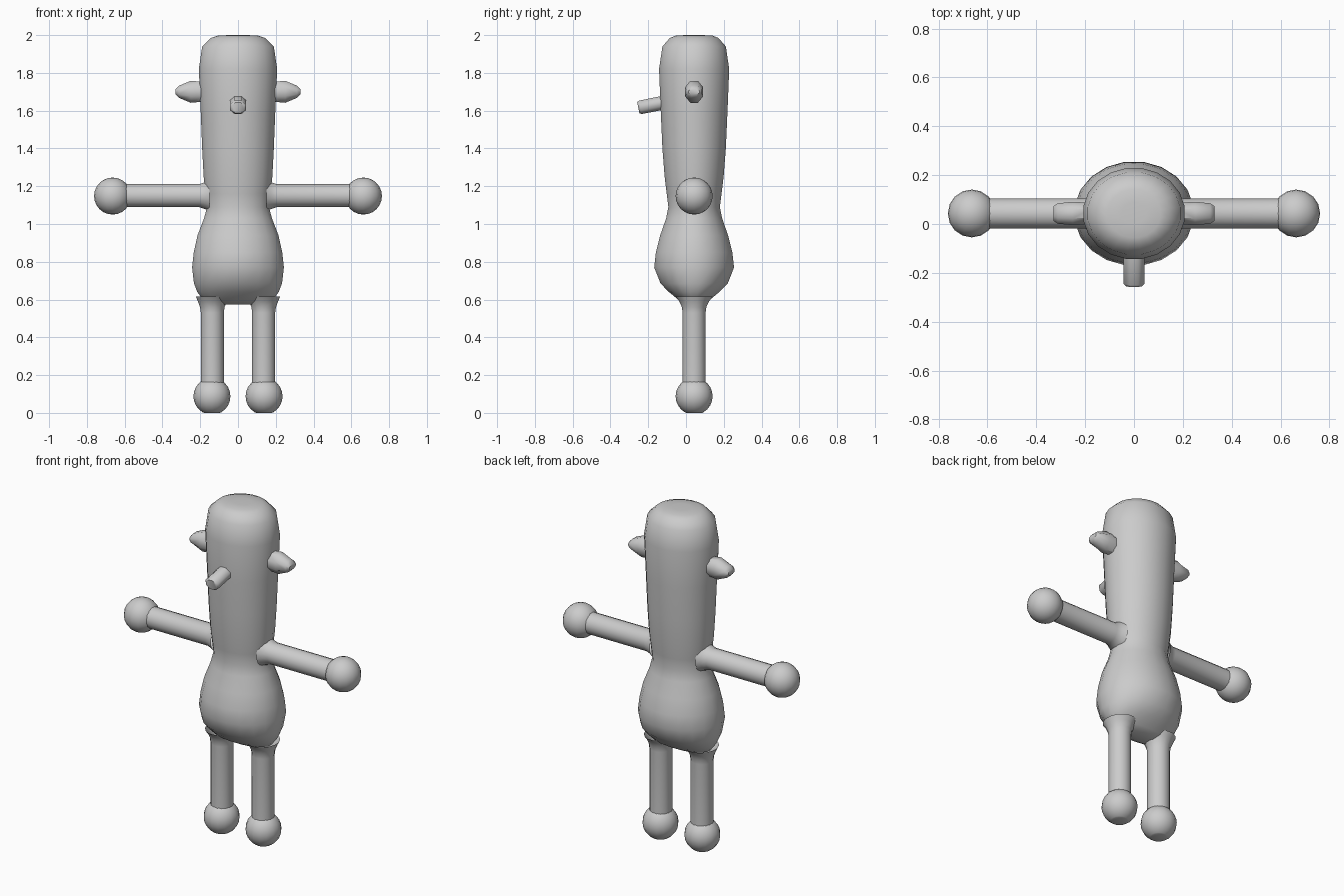
import bpy, bmesh, math
from mathutils import Matrix, Vector

if "Cube" in bpy.data.objects:
    bpy.data.objects.remove(bpy.data.objects["Cube"])

YC = 0.043  # centre line of the body in depth


def loft(name, rings, origin, direction=(0, 0, 1), sides=16, caps=(True, True), mirror=False, angle=50):
    """Skin elliptical rings (distance, radius_a, radius_b) placed along a direction."""
    d = Vector(direction).normalized()
    a = Vector((1, 0, 0)) if abs(d.x) < 0.9 else Vector((0, 1, 0))
    b = d.cross(a).normalized()
    o = Vector(origin)
    bm = bmesh.new()
    loops = []
    for t, ra, rb in rings:
        loops.append([bm.verts.new(o + d * t
                                   + a * ra * math.cos(2 * math.pi * (i + 0.5) / sides)
                                   + b * rb * math.sin(2 * math.pi * (i + 0.5) / sides))
                      for i in range(sides)])
    for l0, l1 in zip(loops, loops[1:]):
        for i in range(sides):
            j = (i + 1) % sides
            bm.faces.new((l0[i], l0[j], l1[j], l1[i]))
    if caps[0]:
        bm.faces.new(loops[0])
    if caps[1]:
        bm.faces.new(loops[-1])
    bmesh.ops.recalc_face_normals(bm, faces=bm.faces)
    return finish(name, bm, mirror, angle)


def finish(name, bm, mirror, angle):
    me = bpy.data.meshes.new(name)
    bm.to_mesh(me)
    bm.free()
    ob = bpy.data.objects.new(name, me)
    bpy.context.collection.objects.link(ob)
    bpy.ops.object.select_all(action='DESELECT')
    bpy.context.view_layer.objects.active = ob
    ob.select_set(True)
    bpy.ops.object.shade_smooth_by_angle(angle=math.radians(angle))
    if mirror:
        ob.modifiers.new("Mirror", 'MIRROR').use_mirror_merge = False
    return ob


def ball(name, centre, radius, floor=None):
    bm = bmesh.new()
    bmesh.ops.create_uvsphere(bm, u_segments=16, v_segments=12, radius=radius,
                              matrix=Matrix.Translation(centre))
    if floor is not None:
        cut = bmesh.ops.bisect_plane(bm, geom=bm.verts[:] + bm.edges[:] + bm.faces[:],
                                     plane_co=(0, 0, floor), plane_no=(0, 0, -1), clear_outer=True)
        rim = [e for e in cut['geom_cut'] if isinstance(e, bmesh.types.BMEdge)]
        bmesh.ops.contextual_create(bm, geom=rim)
    return finish(name, bm, True, 40)


# Head and pear-shaped torso in one skin
loft("body", [(0.575, 0.13, 0.045), (0.595, 0.185, 0.08), (0.64, 0.218, 0.135),
              (0.685, 0.236, 0.18), (0.77, 0.246, 0.214), (0.85, 0.237, 0.205),
              (0.94, 0.217, 0.182), (1.03, 0.182, 0.15), (1.09, 0.166, 0.138),
              (1.16, 0.174, 0.147), (1.25, 0.184, 0.158), (1.4, 0.192, 0.17),
              (1.6, 0.2, 0.179), (1.82, 0.21, 0.188), (1.94, 0.192, 0.17),
              (1.985, 0.145, 0.13), (1.997, 0.11, 0.1), (2.0, 0.05, 0.045)], (0, YC, 0), sides=20)

# Arms and legs, flared where they join the torso
loft("arm", [(0.15, 0.085, 0.085), (0.175, 0.07, 0.072), (0.205, 0.062, 0.062), (0.6, 0.062, 0.062)],
     (0, YC, 1.15), (1, 0, 0), caps=(False, False), mirror=True)
loft("leg", [(0.14, 0.062, 0.062), (0.53, 0.062, 0.062), (0.56, 0.066, 0.066), (0.59, 0.078, 0.08),
             (0.615, 0.088, 0.1)],
     (0.136, YC, 0), caps=(False, False), mirror=True)

# Round hands and flat-soled feet
ball("hand", (0.664, YC, 1.148), 0.098)
ball("foot", (0.138, YC, 0.088), 0.098, floor=0.0)

# Stubby ears
loft("ear", [(0.18, 0.047, 0.056), (0.25, 0.052, 0.063), (0.312, 0.045, 0.035), (0.33, 0.032, 0.016)],
     (0, YC, 1.7), (1, 0, 0), sides=8, caps=(False, True), mirror=True)

# Nose tilting slightly down
loft("nose", [(0, 0.046, 0.04), (0.12, 0.046, 0.039), (0.13, 0.035, 0.032)],
     (0, -0.125, 1.641), (0, -1, -0.2), sides=8, caps=(False, True))
